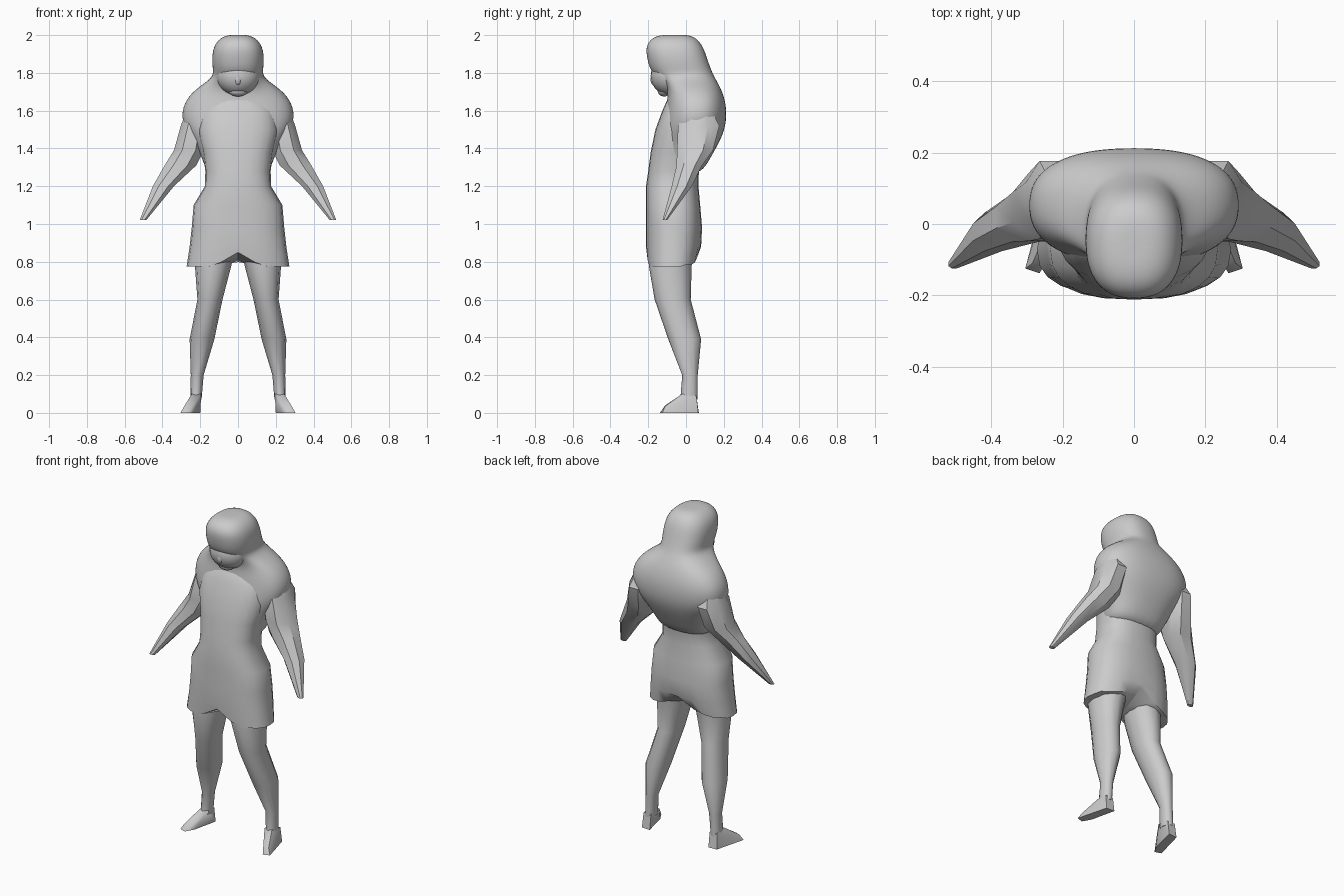
import bpy, bmesh, math

if "Cube" in bpy.data.objects:
    bpy.data.objects.remove(bpy.data.objects["Cube"])


def finish(name, bm, mirror=False, subsurf=0, angle=40):
    bmesh.ops.recalc_face_normals(bm, faces=bm.faces[:])
    mesh = bpy.data.meshes.new(name)
    bm.to_mesh(mesh)
    bm.free()
    obj = bpy.data.objects.new(name, mesh)
    bpy.context.collection.objects.link(obj)
    bpy.ops.object.select_all(action='DESELECT')
    obj.select_set(True)
    bpy.context.view_layer.objects.active = obj
    bpy.ops.object.shade_smooth_by_angle(angle=math.radians(angle))
    if mirror:
        mod = obj.modifiers.new("mirror", 'MIRROR')
        mod.use_mirror_merge = False
    if subsurf:
        mod = obj.modifiers.new("smooth", 'SUBSURF')
        mod.levels = mod.render_levels = subsurf
    return obj


def loft(rings, sides, power=2.0, hem=None, phase=0.0):
    """Skin rings of (z, x0, x1, y0, y1) into a closed superelliptic tube."""
    bm = bmesh.new()
    loops = []
    for k, (z, x0, x1, y0, y1) in enumerate(rings):
        loop = []
        for i in range(sides):
            a = 2 * math.pi * (i + phase) / sides
            c, s = math.cos(a), math.sin(a)
            x = (x0 + x1) / 2 + (x1 - x0) / 2 * math.copysign(abs(c) ** (2 / power), c)
            y = (y0 + y1) / 2 + (y1 - y0) / 2 * math.copysign(abs(s) ** (2 / power), s)
            drop = hem(x, y) if hem and k == len(rings) - 1 else 0
            loop.append(bm.verts.new((x, y, z + drop)))
        loops.append(loop)
    for a, b in zip(loops, loops[1:]):
        for i in range(sides):
            j = (i + 1) % sides
            bm.faces.new((a[i], a[j], b[j], b[i]))
    for loop in (loops[0], loops[-1]):
        face = bm.faces.new(loop)
        bmesh.ops.poke(bm, faces=[face])
    return bm


def sym(rows):
    return [(z, -w, w, y0, y1) for z, w, y0, y1 in rows]


# Hood flowing into the hunched shoulder cape
hood = sym([
    (2.001, .05, -.13, .01),
    (1.986, .095, -.182, .055),
    (1.94, .132, -.216, .092),
    (1.87, .139, -.206, .115),
    (1.82, .134, -.192, .133),
    (1.785, .132, -.165, .148),
    (1.75, .170, -.120, .168),
    (1.70, .246, -.095, .194),
    (1.62, .300, -.105, .217),
    (1.52, .298, -.115, .213),
    (1.44, .235, -.125, .182),
    (1.35, .190, -.130, .130),
    (1.27, .170, -.130, .085),
])
finish("hooded_cape", loft(hood, 24, 2.4), subsurf=2, angle=80)


# Tunic with a notched, pointed hem
def hem(x, y):
    notch = .075 * max(0, 1 - abs(x) / .13)
    corner = -.01 if abs(x) > .2 and y > 0 else 0
    return notch + corner + (.02 if y > 0 else 0)


tunic = sym([
    (1.70, .08, -.06, .08),
    (1.66, .14, -.098, .08),
    (1.60, .20, -.125, .11),
    (1.50, .215, -.162, .12),
    (1.38, .186, -.187, .09),
    (1.28, .173, -.20, .068),
    (1.20, .175, -.212, .066),
    (1.10, .235, -.212, .075),
    (0.98, .245, -.212, .085),
    (0.88, .256, -.212, .08),
    (0.775, .272, -.205, .06),
])
finish("tunic", loft(tunic, 24, 2.5, hem), angle=50)

# Tapering, faceted sleeves with a loose inner edge
sleeve = [
    (1.62, .16, .27, .00, .13),
    (1.52, .16, .308, -.05, .185),
    (1.39, .175, .345, -.055, .15),
    (1.31, .215, .395, -.055, .09),
    (1.20, .335, .455, -.08, .035),
    (1.02, .485, .522, -.125, -.10),
]
finish("sleeve", loft(sleeve, 8, 2.2, phase=.5), mirror=True, angle=35)

# Legs leaning outward and back toward the ankle
leg = [
    (0.92, .01, .21, -.19, .05),
    (0.78, .035, .228, -.197, .03),
    (0.60, .082, .215, -.166, .025),
    (0.39, .125, .256, -.094, .08),
    (0.20, .182, .25, -.02, .062),
    (0.07, .193, .253, -.03, .062),
]
finish("leg", loft(leg, 12, 2.1), mirror=True, angle=65)

# Wedge feet turned outward
bm = bmesh.new()
for p in [(.195, -.02, .10), (.245, -.02, .10), (.20, .055, .09), (.25, .055, .09),
          (.20, .068, 0), (.255, .065, 0), (.235, -.085, 0), (.265, -.138, 0),
          (.305, -.125, 0), (.28, -.05, 0), (.285, -.11, .035), (.262, -.11, .04)]:
    bm.verts.new(p)
bmesh.ops.convex_hull(bm, input=bm.verts[:])
finish("foot", bm, mirror=True, angle=45)


# Face set softly under the hood
def blob(name, loc, size):
    bm = bmesh.new()
    bmesh.ops.create_uvsphere(bm, u_segments=24, v_segments=14, radius=1)
    bmesh.ops.scale(bm, vec=size, verts=bm.verts[:])
    bmesh.ops.translate(bm, vec=loc, verts=bm.verts[:])
    finish(name, bm)


blob("face", (0, -.085, 1.785), (.115, .102, .105))
blob("nose", (0, -.170, 1.765), (.018, .018, .03))
blob("chin", (0, -.115, 1.705), (.05, .035, .03))
